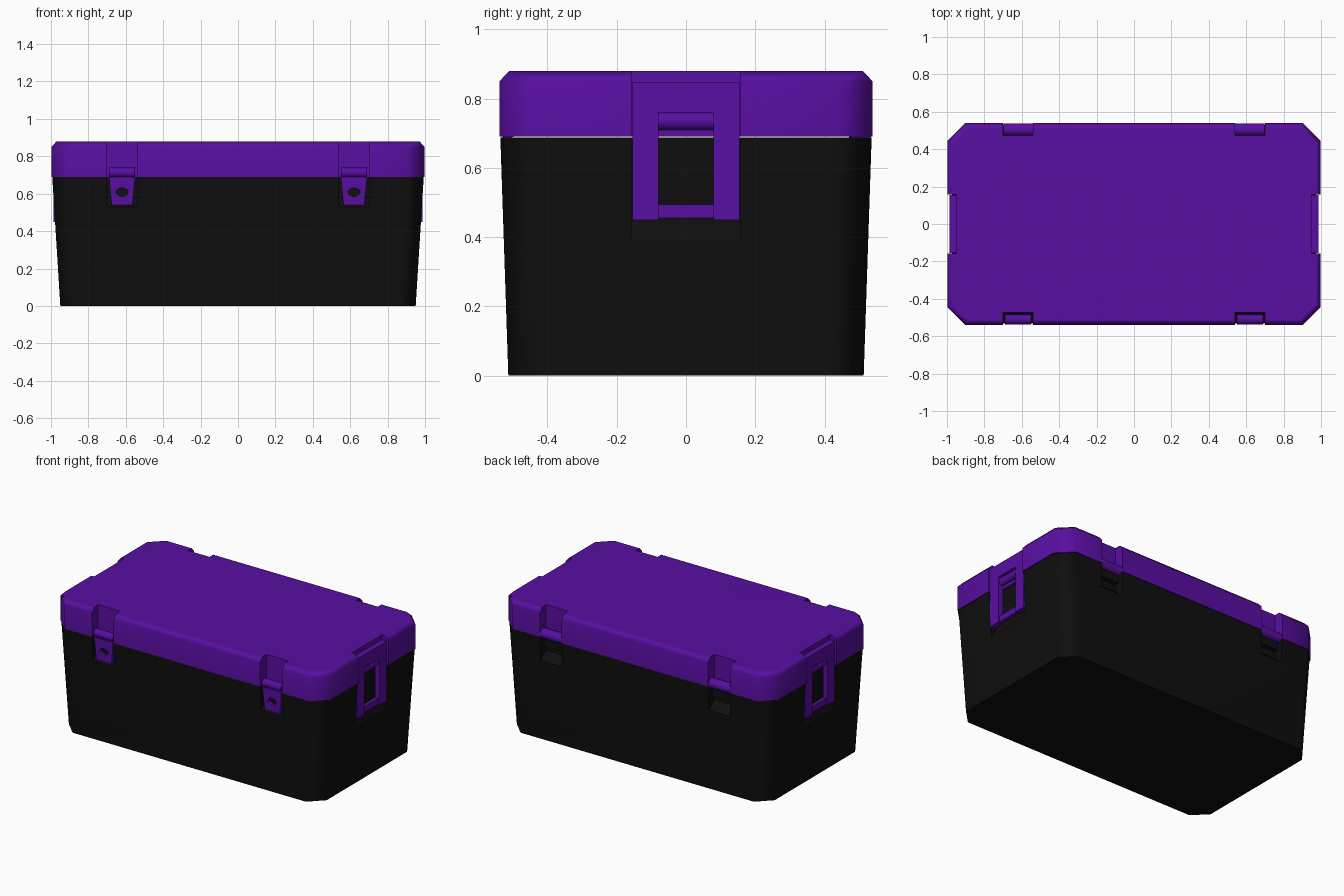
import bpy, bmesh, math
from mathutils import Matrix

if "Cube" in bpy.data.objects:
    bpy.data.objects.remove(bpy.data.objects["Cube"])


def material(name, rgb):
    m = bpy.data.materials.new(name)
    m.diffuse_color = (*rgb, 1)
    m.use_nodes = True
    m.node_tree.nodes["Principled BSDF"].inputs["Base Color"].default_value = m.diffuse_color
    return m


PURPLE = material("purple", (0.098, 0.0045, 0.36))
BLACK = material("black", (0.0044, 0.0044, 0.0044))
FRONT, BACK, RIGHT, LEFT = -math.pi / 2, math.pi / 2, 0, math.pi
FRONTS = [(FRONT, -0.62), (FRONT, 0.62)]
BACKS = [(BACK, -0.62), (BACK, 0.62)]
ENDS = [(RIGHT, 0), (LEFT, 0)]


def finish(name, bm, mat):
    bmesh.ops.recalc_face_normals(bm, faces=bm.faces[:])
    me = bpy.data.meshes.new(name)
    bm.to_mesh(me)
    bm.free()
    me.materials.append(mat)
    ob = bpy.data.objects.new(name, me)
    bpy.context.collection.objects.link(ob)
    return ob


def prism(bm, profile, w0, w1, places, taper=None):
    """Profile of (outward, height) extruded across w0..w1, put on each side."""
    for ang, off in places:
        rot = Matrix.Rotation(ang, 4, 'Z')
        rings = []
        for w in (w0, w1):
            ring = []
            for r, z in profile:
                k = taper(z) if taper else 1
                ring.append(bm.verts.new(rot @ Matrix.Translation((r, off + w * k, z)).to_translation()))
            rings.append(ring)
        a, b = rings
        n = len(a)
        bm.faces.new(a)
        bm.faces.new(b[::-1])
        for i in range(n):
            bm.faces.new((a[i], b[i], b[(i + 1) % n], a[(i + 1) % n]))


def box(r0, r1, z0, z1):
    return [(r0, z0), (r1, z0), (r1, z1), (r0, z1)]


def circle(r, z, rad, n=16):
    return [(r + rad * math.cos(2 * math.pi * i / n), z + rad * math.sin(2 * math.pi * i / n)) for i in range(n)]


def shell(name, levels, mat):
    """Stack of corner-cut rectangles: (z, half x, half y, corner cut)."""
    bm = bmesh.new()
    rings = []
    for z, x, y, c in levels:
        pts = [(x, -y + c), (x, y - c), (x - c, y), (-x + c, y),
               (-x, y - c), (-x, -y + c), (-x + c, -y), (x - c, -y)]
        rings.append([bm.verts.new((px, py, z)) for px, py in pts])
    bm.faces.new(rings[0][::-1])
    bm.faces.new(rings[-1])
    for a, b in zip(rings, rings[1:]):
        for i in range(8):
            j = (i + 1) % 8
            bm.faces.new((a[i], a[j], b[j], b[i]))
    return finish(name, bm, mat)


def cut(ob, cutter_bm):
    cutter = finish(ob.name + "_cutter", cutter_bm, ob.data.materials[0])
    cutter.hide_render = True
    mod = ob.modifiers.new("cut", 'BOOLEAN')
    mod.object = cutter
    mod.solver = 'EXACT'
    bpy.context.view_layer.update()
    me = bpy.data.meshes.new_from_object(ob.evaluated_get(bpy.context.evaluated_depsgraph_get()))
    ob.modifiers.clear()
    ob.data = me
    bpy.data.objects.remove(cutter)


def smooth(ob, deg):
    ob.data.shade_smooth()
    ob.data.set_sharp_from_angle(angle=math.radians(deg))
    ob.modifiers.new("normals", 'WEIGHTED_NORMAL').keep_sharp = True


# tapered body with recesses for latches, hinges and handles
body = shell("body", [(0, 0.95, 0.513, 0.09), (0.688, 0.993, 0.536, 0.095)], BLACK)
bm = bmesh.new()
prism(bm, [(0.528, 0.53), (0.475, 0.58), (0.475, 0.75), (0.65, 0.75), (0.65, 0.53)],
      -0.08, 0.08, FRONTS + BACKS)
prism(bm, [(0.973, 0.39), (0.94, 0.45), (0.94, 0.75), (1.1, 0.75), (1.1, 0.39)], -0.157, 0.157, ENDS)
cut(body, bm)
smooth(body, 46)

# lid with notches over the same places
lid = shell("lid", [(0.69, 0.998, 0.539, 0.095), (0.85, 0.998, 0.539, 0.095),
                    (0.88, 0.97, 0.51, 0.083)], PURPLE)
bm = bmesh.new()
prism(bm, box(0.472, 0.65, 0.6, 1), -0.08, 0.08, FRONTS + BACKS)
prism(bm, box(0.95, 1.1, 0.6, 1), -0.157, 0.157, ENDS)
cut(lid, bm)
smooth(lid, 50)

# front latch tabs, narrower at the bottom, with an oval hole
bm = bmesh.new()
prism(bm, [(0.505, 0.54), (0.525, 0.54), (0.53, 0.69), (0.508, 0.69)], -0.07, 0.07, FRONTS,
      taper=lambda z: 1 if z > 0.6 else 0.8)
tabs = finish("latch_tabs", bm, PURPLE)
bm = bmesh.new()
for ang, off in FRONTS:
    bmesh.ops.create_cone(bm, cap_ends=True, segments=16, radius1=1, radius2=1, depth=1,
                          matrix=Matrix.Rotation(ang, 4, 'Z') @ Matrix.Translation((0.515, off, 0.608))
                          @ Matrix.Rotation(math.pi / 2, 4, 'Y') @ Matrix.Diagonal((0.023, 0.032, 0.1, 1)))
cut(tabs, bm)

# latch knuckles on the front
bm = bmesh.new()
prism(bm, circle(0.51, 0.713, 0.026), -0.07, 0.07, FRONTS)
smooth(finish("latch_knuckles", bm, PURPLE), 40)

# hinge knuckles and short leaves on the back
bm = bmesh.new()
prism(bm, circle(0.505, 0.705, 0.033), -0.079, 0.079, BACKS)
smooth(finish("hinge_knuckles", bm, PURPLE), 40)
bm = bmesh.new()
prism(bm, box(0.47, 0.51, 0.62, 0.70), -0.07, 0.07, BACKS)
finish("hinge_leaves", bm, BLACK)

# end handles: two side bars, top plate, recessed cross bars
bm = bmesh.new()
for a, b in ((-0.155, -0.08), (0.08, 0.155)):
    prism(bm, box(0.952, 0.987, 0.45, 0.76), a, b, ENDS)
prism(bm, box(0.945, 0.987, 0.76, 0.848), -0.155, 0.155, ENDS)
prism(bm, box(0.955, 0.978, 0.455, 0.495), -0.08, 0.08, ENDS)
finish("handles", bm, PURPLE)
bm = bmesh.new()
prism(bm, circle(0.957, 0.735, 0.026), -0.08, 0.08, ENDS)
smooth(finish("handle_pins", bm, PURPLE), 40)
